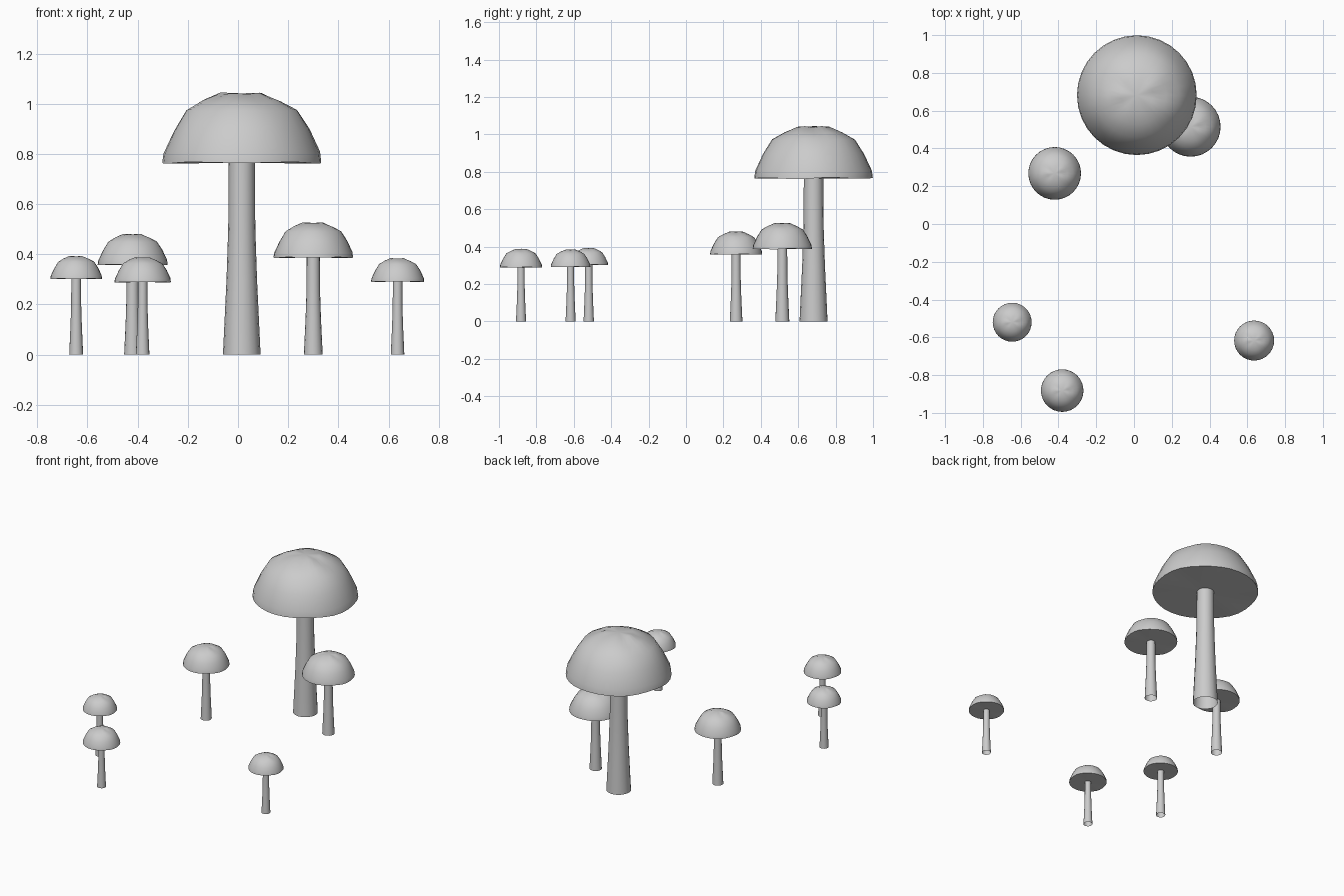
import bpy
import math

cube = bpy.data.objects.get("Cube")
if cube:
    bpy.data.objects.remove(cube, do_unlink=True)

grey = bpy.data.materials.new("plain_grey")
grey.use_nodes = True
grey.diffuse_color = (0.6, 0.6, 0.6, 1)
grey.node_tree.nodes["Principled BSDF"].inputs["Base Color"].default_value = (0.6, 0.6, 0.6, 1)

# Full-size profiles as (radius, height); the cap starts at its rim
CAP = [(0.317, 0.0), (0.312, 0.04), (0.27, 0.13), (0.222, 0.207), (0.155, 0.245), (0.085, 0.275)]
CAP_TOP = 0.276
STEM = [(0.075, 0.0), (0.061, 0.38), (0.054, 0.65), (0.052, 1.0)]


def lathe(name, profile, sides, location, wobble=0.0, top=None, underside=False):
    """Spin a profile into a mesh, with optional uneven rings and end fans."""
    verts, faces = [], []
    for row, (r, z) in enumerate(profile):
        for i in range(sides):
            a = math.tau * i / sides
            lift = wobble * math.sin(5 * a + row) * (0.6 + 0.4 * math.cos(2 * a))
            verts.append((r * math.cos(a), r * math.sin(a), z + lift))
    for row in range(len(profile) - 1):
        for i in range(sides):
            j = (i + 1) % sides
            low, high = row * sides, (row + 1) * sides
            faces.append((low + i, low + j, high + j, high + i))
    if top is not None:
        verts.append((0, 0, top))
        last = (len(profile) - 1) * sides
        faces += [(last + i, last + (i + 1) % sides, len(verts) - 1) for i in range(sides)]
    if underside:
        verts.append((0, 0, profile[0][1]))
        faces += [((i + 1) % sides, i, len(verts) - 1) for i in range(sides)]
    mesh = bpy.data.meshes.new(name)
    mesh.from_pydata(verts, [], faces)
    mesh.materials.append(grey)
    obj = bpy.data.objects.new(name, mesh)
    obj.location = location
    bpy.context.collection.objects.link(obj)
    bpy.ops.object.select_all(action="DESELECT")
    obj.select_set(True)
    bpy.context.view_layer.objects.active = obj
    bpy.ops.object.shade_smooth_by_angle(angle=math.radians(40))
    return obj


def mushroom(name, x, y, rim, cap_scale, stem_scale):
    # Stem flares at the foot and is open underneath
    lathe(name + "_stem", [(r * stem_scale, z * (rim + 0.01 * cap_scale)) for r, z in STEM],
          16, (x, y, 0))
    # Domed cap with a slightly uneven rim and a flat underside
    lathe(name + "_cap", [(r * cap_scale, z * cap_scale) for r, z in CAP], 32, (x, y, rim),
          wobble=0.005 * cap_scale, top=CAP_TOP * cap_scale, underside=True)


# name, x, y, rim height, cap scale, stem scale
for spec in [
    ("giant_mushroom", 0.015, 0.682, 0.765, 1.0, 1.0),
    ("right_back_mushroom", 0.30, 0.515, 0.387, 0.5, 0.5),
    ("left_back_mushroom", -0.42, 0.268, 0.358, 0.44, 0.45),
    ("left_front_mushroom", -0.645, -0.52, 0.302, 0.325, 0.37),
    ("front_mushroom", -0.38, -0.882, 0.289, 0.355, 0.36),
    ("right_front_mushroom", 0.636, -0.617, 0.291, 0.334, 0.36),
]:
    mushroom(*spec)
